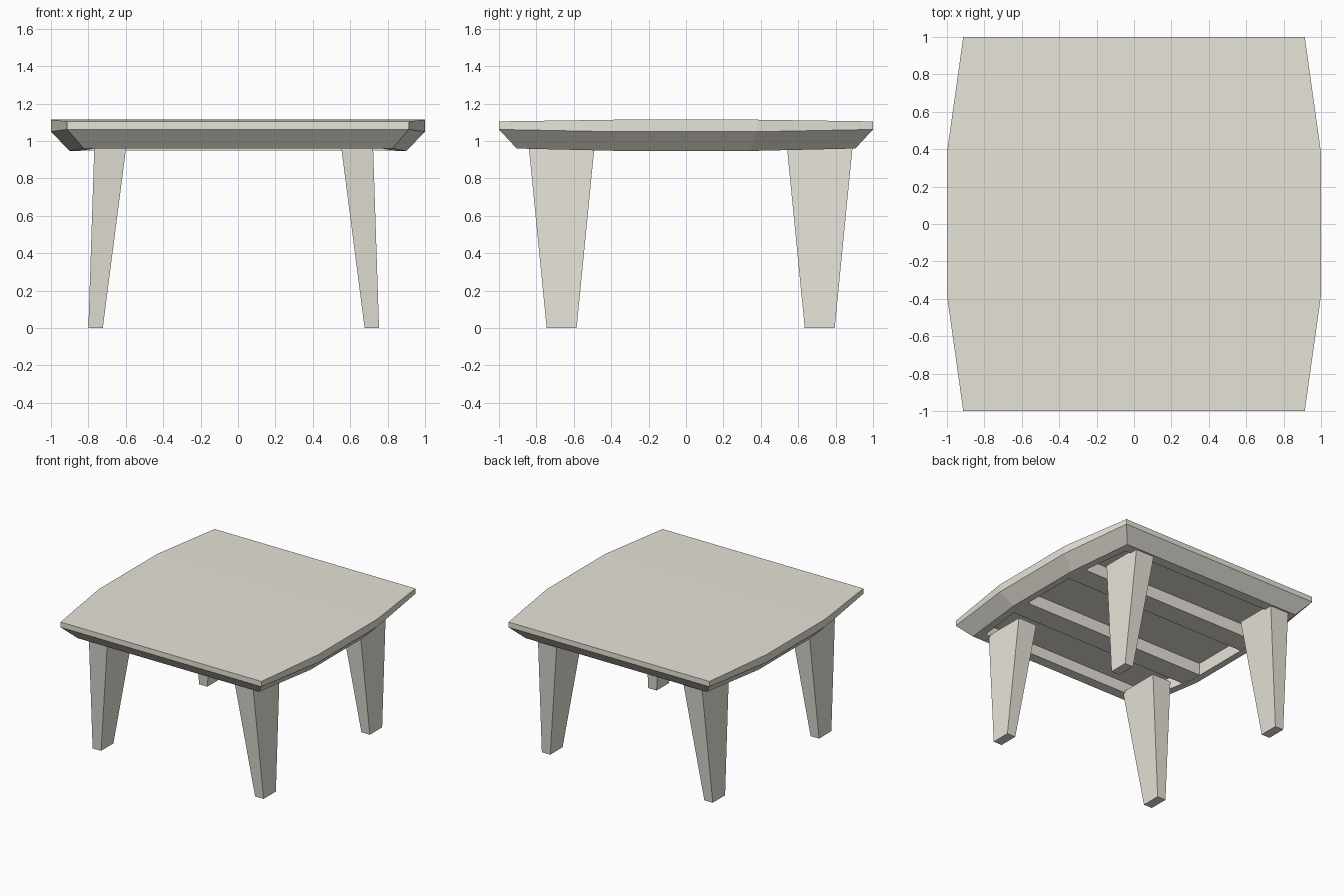
import bpy, bmesh

if "Cube" in bpy.data.objects:
    bpy.data.objects.remove(bpy.data.objects["Cube"])

# pale beige finish for every part
FINISH = bpy.data.materials.new("pale_beige")
FINISH.diffuse_color = (0.80, 0.77, 0.69, 1.0)
FINISH.use_nodes = True
FINISH.node_tree.nodes["Principled BSDF"].inputs["Base Color"].default_value = FINISH.diffuse_color


def make_object(name, bm):
    bmesh.ops.recalc_face_normals(bm, faces=bm.faces)
    mesh = bpy.data.meshes.new(name)
    bm.to_mesh(mesh)
    bm.free()
    mesh.materials.append(FINISH)
    obj = bpy.data.objects.new(name, mesh)
    bpy.context.collection.objects.link(obj)
    return obj


def ring(bm, x_end, x_mid, y_end, y_mid, z_end, z_mid):
    """Eight-sided outline that bows outward and upward/downward mid-side."""
    left = [(-x_end, -y_end, z_end), (-x_mid, -y_mid, z_mid),
            (-x_mid, y_mid, z_mid), (-x_end, y_end, z_end)]
    right = [(-x, y, z) for x, y, z in left]
    return [bm.verts.new(p) for p in left], [bm.verts.new(p) for p in right]


def cap(bm, r):
    for i in range(3):
        bm.faces.new((r[0][i], r[1][i], r[1][i + 1], r[0][i + 1]))


def loft(name, rings):
    bm = bmesh.new()
    rs = [ring(bm, *r) for r in rings]
    for a, b in zip(rs, rs[1:]):
        la, lb = a[0] + a[1][::-1], b[0] + b[1][::-1]
        for i in range(8):
            j = (i + 1) % 8
            bm.faces.new((la[i], la[j], lb[j], lb[i]))
    cap(bm, rs[0])
    cap(bm, rs[-1])
    return make_object(name, bm)


def taper(name, bottom, top):
    """Box between two rectangles, each (x0, x1, y0, y1, z)."""
    bm = bmesh.new()
    for x0, x1, y0, y1, z in (bottom, top):
        for x, y in ((x0, y0), (x1, y0), (x1, y1), (x0, y1)):
            bm.verts.new((x, y, z))
    bmesh.ops.convex_hull(bm, input=bm.verts)
    bmesh.ops.dissolve_limit(bm, angle_limit=0.001, verts=bm.verts, edges=bm.edges)
    return make_object(name, bm)


# table top: slab edge, undercut bevel, rim and hollow underside
loft("table_top", [
    (0.913, 1.0, 1.0, 0.38, 1.105, 1.114),
    (0.913, 1.0, 1.0, 0.38, 1.062, 1.050),
    (0.825, 0.90, 0.905, 0.34, 0.960, 0.947),
    (0.77, 0.845, 0.82, 0.32, 0.960, 0.947),
    (0.77, 0.845, 0.82, 0.32, 1.050, 1.050),
])

# cross bars under the top
for s, side in ((-1, "front"), (1, "back")):
    y0, y1 = s * 0.33 - 0.09, s * 0.33 + 0.09
    taper(side + "_cross_bar", (-0.86, 0.86, y0, y1, 0.950), (-0.86, 0.86, y0, y1, 1.06))

# four tapered legs, set slightly off centre
CX, CY = -0.023, 0.025
for sx, xn in ((-1, "left"), (1, "right")):
    for sy, yn in ((-1, "front"), (1, "back")):
        yc = CY + sy * 0.69
        taper(f"{yn}_{xn}_leg",
              (CX + sx * 0.70, CX + sx * 0.777, yc - 0.08, yc + 0.08, 0.0),
              (CX + sx * 0.574, CX + sx * 0.745, yc - 0.176, yc + 0.176, 0.975))
